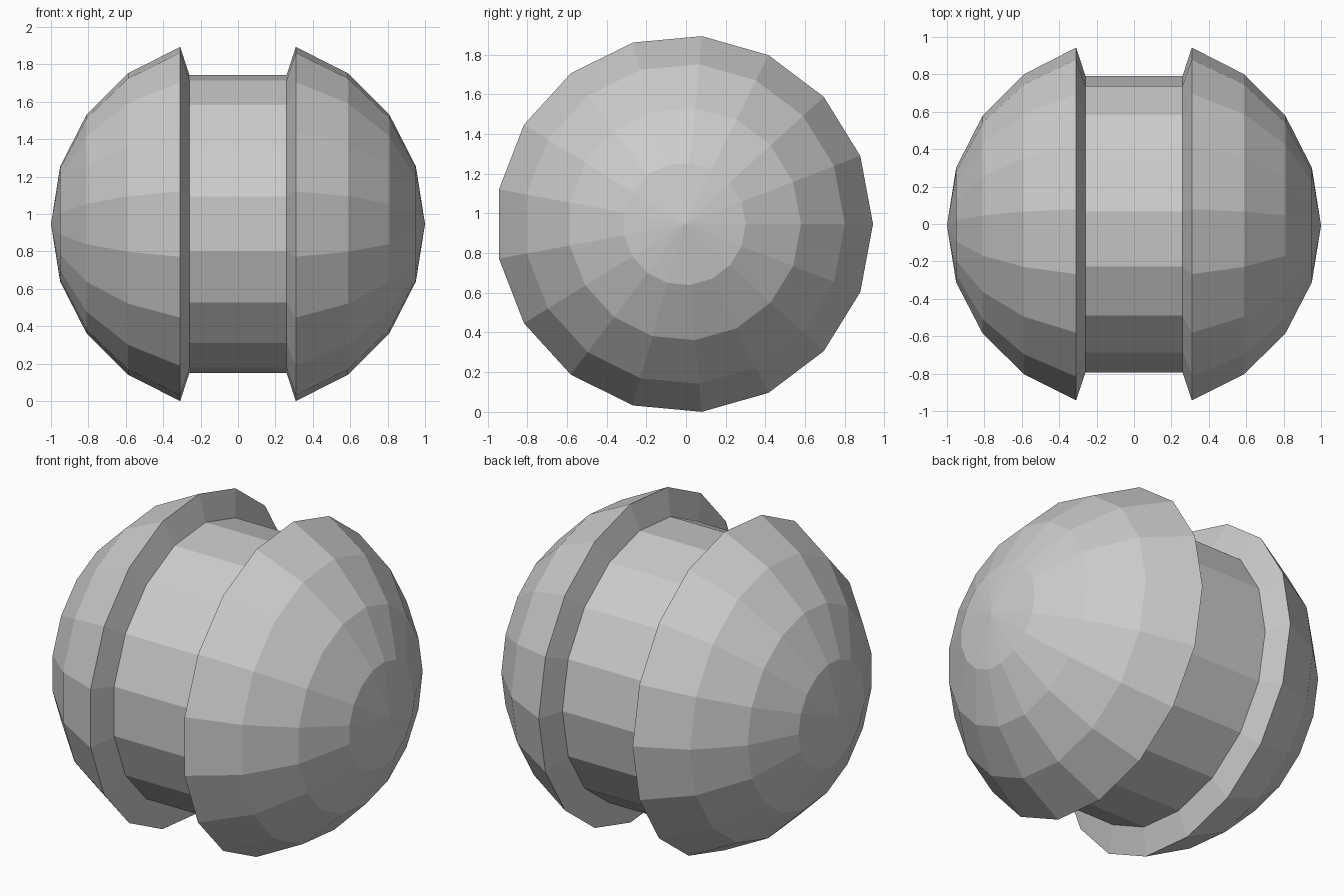
import bpy
import bmesh
import math

if "Cube" in bpy.data.objects:
    bpy.data.objects.remove(bpy.data.objects["Cube"])

SEGMENTS = 17      # sides around the x axis
RINGS = 10         # sphere bands from pole to pole
GROOVE = 0.84      # central band shrunk toward the centre

# Half profile (x, radius): sphere rings from the pole to the rim, then the groove floor
step = math.pi / RINGS
half = [(math.cos(i * step), math.sin(i * step)) for i in range(1, 5)]
half.append((half[-1][0] * GROOVE, half[-1][1] * GROOVE))
profile = half + [(-x, r) for x, r in reversed(half)]

# Spin the profile into rings around x
bm = bmesh.new()
angles = [2 * math.pi * k / SEGMENTS for k in range(SEGMENTS)]
rings = [[bm.verts.new((x, r * math.cos(a), r * math.sin(a))) for a in angles]
         for x, r in profile]
for a, b in zip(rings, rings[1:]):
    for k in range(SEGMENTS):
        n = (k + 1) % SEGMENTS
        bm.faces.new((a[k], a[n], b[n], b[k]))

# Close both ends with fans at the poles
for x, ring in ((1, rings[0]), (-1, rings[-1])):
    pole = bm.verts.new((x, 0, 0))
    for k in range(SEGMENTS):
        bm.faces.new((pole, ring[k], ring[(k + 1) % SEGMENTS]))
bmesh.ops.recalc_face_normals(bm, faces=bm.faces)

# Centre on y and stand on the ground
ys = [v.co.y for v in bm.verts]
zs = [v.co.z for v in bm.verts]
bmesh.ops.translate(bm, verts=bm.verts, vec=(0, -(min(ys) + max(ys)) / 2, -min(zs)))

mesh = bpy.data.meshes.new("grooved_ball")
bm.to_mesh(mesh)
bm.free()
bpy.context.collection.objects.link(bpy.data.objects.new("grooved_ball", mesh))
